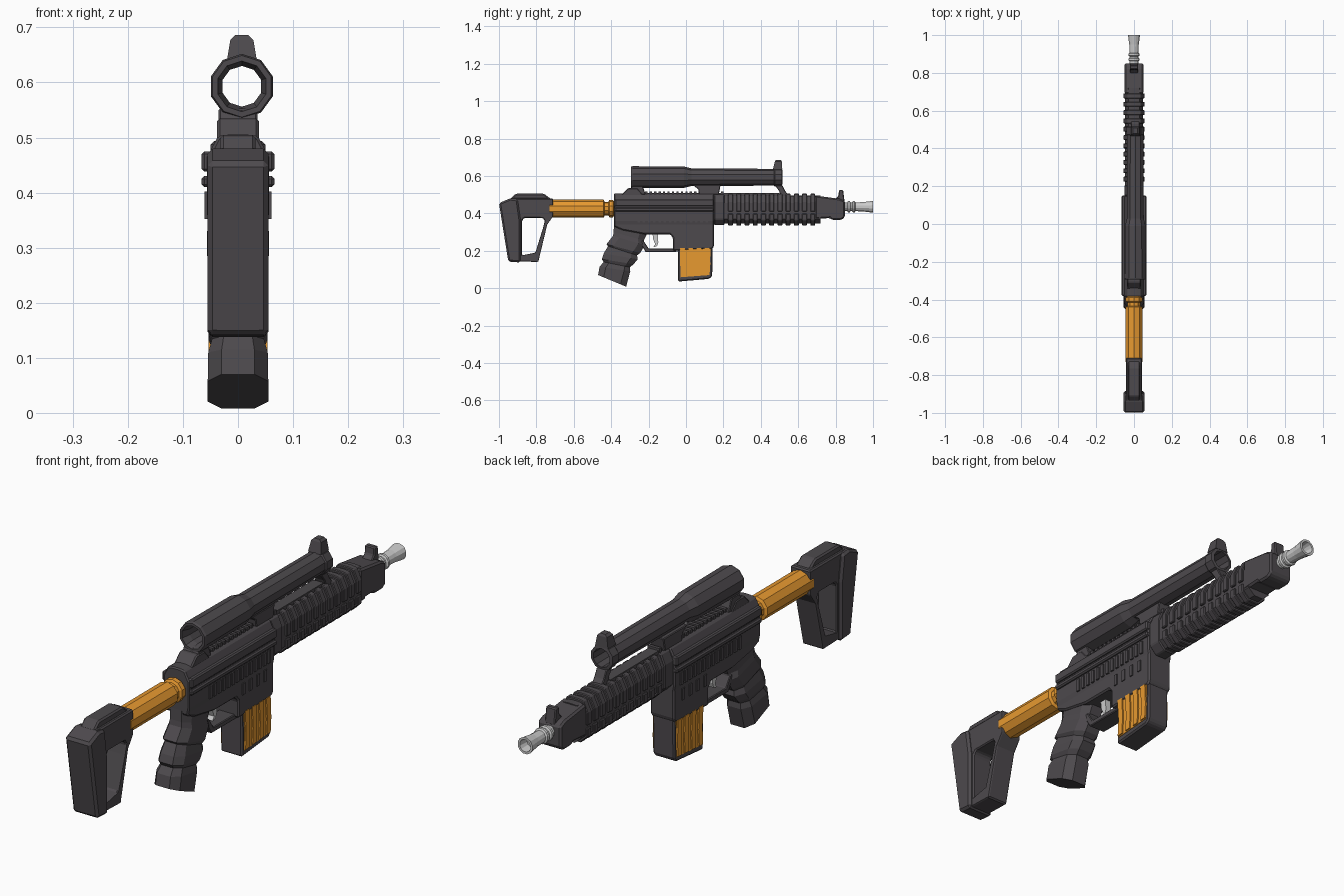
import bpy, bmesh, math


def material(name, rgb):
    m = bpy.data.materials.new(name)
    m.diffuse_color = (*rgb, 1)
    return m


DARK = material("dark_grey", (0.075, 0.068, 0.075))
ORANGE = material("orange", (0.80, 0.32, 0.03))


def finish(name, bm, mat=DARK, bevel=0):
    bmesh.ops.recalc_face_normals(bm, faces=bm.faces)
    me = bpy.data.meshes.new(name)
    bm.to_mesh(me)
    bm.free()
    if mat:
        me.materials.append(mat)
    ob = bpy.data.objects.new(name, me)
    bpy.context.collection.objects.link(ob)
    if bevel:
        b = ob.modifiers.new("chamfer", 'BEVEL')
        b.width, b.segments, b.angle_limit = bevel, 1, math.radians(30)
    return ob


def loft(name, rings, mat=DARK, bevel=0, close=False):
    """Skin equal-sized rings of points; cap the ends or join them in a loop."""
    bm = bmesh.new()
    vs = [[bm.verts.new(p) for p in r] for r in rings]
    n = len(vs[0])
    pairs = list(zip(vs, vs[1:])) + ([(vs[-1], vs[0])] if close else [])
    for a, b in pairs:
        for i in range(n):
            j = (i + 1) % n
            bm.faces.new((a[i], a[j], b[j], b[i]))
    if not close:
        bm.faces.new(vs[0])
        bm.faces.new(vs[-1])
    return finish(name, bm, mat, bevel)


def prism(name, yz, hw, mat=DARK, bevel=0, x=0):
    """Side profile extruded across the width."""
    return loft(name, [[(x + s * hw, y, z) for y, z in yz] for s in (-1, 1)], mat, bevel)


def section(name, half, y0, y1, mat=DARK, bevel=0):
    """Mirrored x/z cross-section extruded along the length."""
    pts = half + [(-x, z) for x, z in reversed(half)]
    return loft(name, [[(x, y, z) for x, z in pts] for y in (y0, y1)], mat, bevel)


def box(name, x, y, z, mat=DARK, bevel=0):
    return prism(name, [(y[0], z[0]), (y[1], z[0]), (y[1], z[1]), (y[0], z[1])],
                 (x[1] - x[0]) / 2, mat, bevel, (x[0] + x[1]) / 2)


def lathe(name, prof, x, z, n, mat=DARK, close=False):
    """(radius, y) profile turned around the length axis."""
    rings = [[(x + r * math.cos((k + .5) * math.tau / n), y,
               z + r * math.sin((k + .5) * math.tau / n)) for k in range(n)] for r, y in prof]
    return loft(name, rings, mat, 0, close)


# Stock: open frame, butt pad and cheek rest
outer = [(-.99, .455), (-.935, .48), (-.71, .48), (-.71, .385), (-.742, .34), (-.79, .14), (-.95, .145)]
inner = [(-.877, .36), (-.865, .375), (-.765, .375), (-.755, .36), (-.765, .32), (-.805, .19), (-.877, .175)]
hw = .043
loft("stock_frame", [[(-hw, *p) for p in outer], [(hw, *p) for p in outer],
                     [(hw, *p) for p in inner], [(-hw, *p) for p in inner]], DARK, .008, True)
prism("butt_pad", [(-1, .455), (-.94, .48), (-.9, .475), (-.885, .37), (-.885, .137), (-.95, .142)], .055, DARK, .009)
prism("cheek_rest", [(-.94, .475), (-.91, .505), (-.76, .505), (-.72, .475)], .032, DARK, .006)

# Buffer tube
lathe("buffer_tube", [(.048, -.73), (.048, -.44), (.036, -.435), (.036, -.415), (.046, -.41),
                      (.046, -.39), (.038, -.385), (.038, -.37)], 0, .425, 10, ORANGE)

# Receiver
section("upper_receiver", [(.05, .33), (.056, .36), (.056, .465), (.036, .503), (.012, .506)], -.385, .15, DARK, .005)
prism("lower_receiver", [(-.385, .37), (-.385, .33), (-.34, .31), (-.22, .288), (-.085, .288), (-.07, .27),
                         (-.07, .2), (.14, .21), (.15, .225), (.15, .37)], .052, DARK, .006)
prism("receiver_rear_hump", [(-.385, .46), (-.31, .535), (-.26, .535), (-.22, .49)], .038, DARK, .005)
for s, side in ((-1, "left"), (1, "right")):
    for i, (z0, z1) in enumerate(((.438, .475), (.41, .43))):
        box(f"receiver_ridge_{side}_{i}", sorted((s * .04, s * .066)), (-.38, .15), (z0, z1), DARK, .005)
    for i in range(14):
        y = -.26 + i * .028
        box(f"receiver_slat_{side}_{i}", sorted((s * .045, s * .061)), (y, y + .014), (.352, .402))
    for i in range(4):
        y = -.05 + i * .045
        box(f"magwell_mark_{side}_{i}", sorted((s * .045, s * .056)), (y, y + .016), (.285, .33))

# Trigger and guard
prism("trigger_guard", [(-.25, .25), (-.215, .192), (-.05, .192), (-.05, .212), (-.2, .212), (-.228, .255)], .035, DARK, .003)
prism("trigger", [(-.18, .3), (-.175, .26), (-.165, .235), (-.175, .22), (-.155, .225),
                  (-.148, .245), (-.152, .3)], .012, None)

# Grip: rings of (back y, back z, front y, front z, half width)
levels = [(-.385, .345, -.2, .31, .045), (-.387, .30, -.225, .255, .046), (-.39, .28, -.22, .23, .05),
          (-.425, .235, -.245, .188, .053), (-.417, .225, -.262, .175, .046), (-.44, .185, -.258, .155, .053),
          (-.45, .155, -.28, .128, .054), (-.44, .14, -.3, .112, .047), (-.462, .115, -.298, .09, .054),
          (-.47, .07, -.32, .008, .055)]
grip = []
for yb, zb, yf, zf, w in levels:
    grip.append([(k * w, yb + t * (yf - yb), zb + t * (zf - zb)) for k, t in
                 ((-.55, 0), (-1, .2), (-1, .8), (-.55, 1), (.55, 1), (1, .8), (1, .2), (.55, 0))])
loft("grip", grip)

# Magazine with ribbed coloured sides
prism("magazine", [(-.045, .26), (-.042, .035), (.125, .05), (.14, .065), (.143, .26)], .047, DARK, .006)
for s, side in ((-1, "left"), (1, "right")):
    prism(f"magazine_panel_{side}", [(-.032, .22), (-.03, .058), (.125, .07), (.132, .22)], .003, ORANGE, 0, s * .046)
    for i in range(4):
        y = -.032 + i * .044
        prism(f"magazine_rib_{side}_{i}", [(y, .215), (y + .006, .13), (y + .002, .062 + i * .003),
              (y + .026, .064 + i * .003), (y + .03, .13), (y + .026, .215)], .004, ORANGE, 0, s * .05)

# Handguard core with wrapped ribs in an upper and a lower row
section("handguard", [(.02, .345), (.048, .37), (.048, .455), (.03, .493), (.01, .495)], .13, .72)
section("handguard_collar", [(.022, .338), (.051, .368), (.051, .46), (.034, .5), (.01, .502)], .15, .205, DARK, .004)
for i in range(11):
    y = .225 + i * .044
    section(f"upper_rib_{i}", [(.056, .41), (.056, .46), (.036, .502), (.012, .505)], y, y + .026, DARK, .003)
    section(f"lower_rib_{i}", [(.024, .335), (.055, .365), (.055, .398)], y, y + .026, DARK, .003)
prism("handguard_nose", [(.69, .37), (.77, .375), (.78, .365), (.83, .365), (.85, .38), (.85, .465), (.82, .478), (.69, .495)], .05, DARK, .01)
prism("front_sight", [(.79, .47), (.815, .495), (.818, .525), (.84, .525), (.848, .46)], .022, DARK, .004)

# Top rail
box("top_rail", (-.022, .022), (-.24, .5), (.49, .509))
for i in range(18):
    y = -.22 + i * .024
    box(f"rail_tooth_{i}", (-.026, .026), (y, y + .013), (.5, .518))

# Barrel with muzzle bore
lathe("barrel", [(.024, .82), (.024, .862), (.031, .866), (.031, .876), (.024, .88), (.024, .888), (.031, .892),
                 (.031, .902), (.024, .906), (.026, .95), (.033, 1), (.024, 1), (.02, .96)], 0, .435, 12, None)

# Sight tube: hollow, see-through
X, Z = .007, .593
lathe("sight_tube", [(.056, -.295), (.059, -.285), (.057, -.01), (.047, .03), (.045, .47), (.049, .475),
                     (.049, .513), (.037, .515), (.037, -.26), (.046, -.295)], X, Z, 10, DARK, True)
prism("sight_rear_mount", [(-.31, .5), (-.285, .553), (-.235, .553), (-.215, .5)], .035, DARK, .003)
prism("sight_mid_mount", [(.07, .5), (.065, .53), (.035, .552), (.185, .552), (.175, .5)], .032, DARK, .003)
prism("sight_front_leg", [(.475, .55), (.515, .55), (.53, .52), (.558, .485), (.51, .485), (.497, .52)], .022, DARK, .003, X)
loft("sight_post", [[(X - w, y0, z), (X + w, y0, z), (X + w, y1, z), (X - w, y1, z)] for w, y0, y1, z in
                    ((.028, .465, .515, .635), (.021, .475, .512, .677), (.012, .48, .508, .686))])
